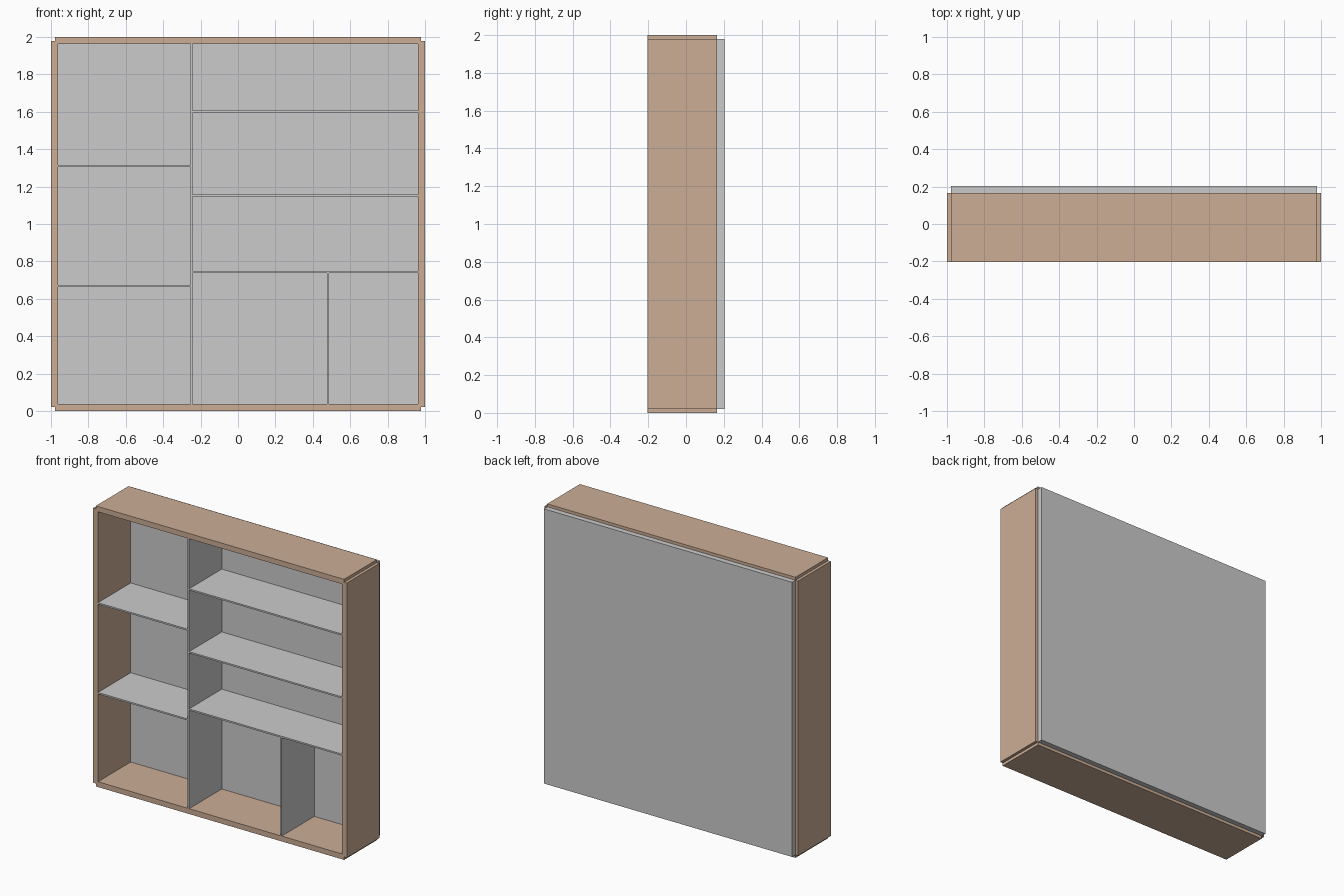
import bpy

if "Cube" in bpy.data.objects:
    bpy.data.objects.remove(bpy.data.objects["Cube"])

FRONT, BACK = -0.203, 0.203
T = 0.038          # frame and back panel thickness
S = 0.011          # shelf thickness
INNER = BACK - T   # where the frame meets the back panel

wood = bpy.data.materials.new("wood")
wood.diffuse_color = (0.6, 0.42, 0.30, 1)
wood.use_nodes = True
wood.node_tree.nodes["Principled BSDF"].inputs["Base Color"].default_value = wood.diffuse_color


def board(name, x, y, z, mat=None):
    """Box spanning the (min, max) ranges x, y and z."""
    bpy.ops.mesh.primitive_cube_add(
        size=1, location=[(a + b) / 2 for a, b in (x, y, z)])
    ob = bpy.context.object
    ob.name = name
    ob.scale = [b - a for a, b in (x, y, z)]
    bpy.ops.object.transform_apply(location=False, rotation=False, scale=True)
    if mat:
        ob.data.materials.append(mat)
    return ob


depth = (FRONT, INNER)
inset = T / 2 + 0.002
lo, hi = inset, 2 - inset

# Outer frame with notched corners
board("frame_left", (-1, -1 + T), depth, (lo, hi), wood)
board("frame_right", (1 - T, 1), depth, (lo, hi), wood)
board("frame_bottom", (-1 + inset, 1 - inset), depth, (0, T), wood)
board("frame_top", (-1 + inset, 1 - inset), depth, (2 - T, 2), wood)

# Back panel
board("back_panel", (-1 + inset, 1 - inset), (INNER, BACK), (lo, hi))

# Upright dividers
div_x = -0.249
h = S / 2
board("main_divider", (div_x - h, div_x + h), depth, (T, 2 - T))
board("lower_divider", (0.481 - h, 0.481 + h), depth, (T, 0.744 - h))

# Shelves on both sides of the main divider
for i, z in enumerate((0.669, 1.309)):
    board(f"left_shelf_{i + 1}", (-1 + T, div_x - h), depth, (z - h, z + h))
for i, z in enumerate((0.744, 1.152, 1.600)):
    board(f"right_shelf_{i + 1}", (div_x + h, 1 - T), depth, (z - h, z + h))
